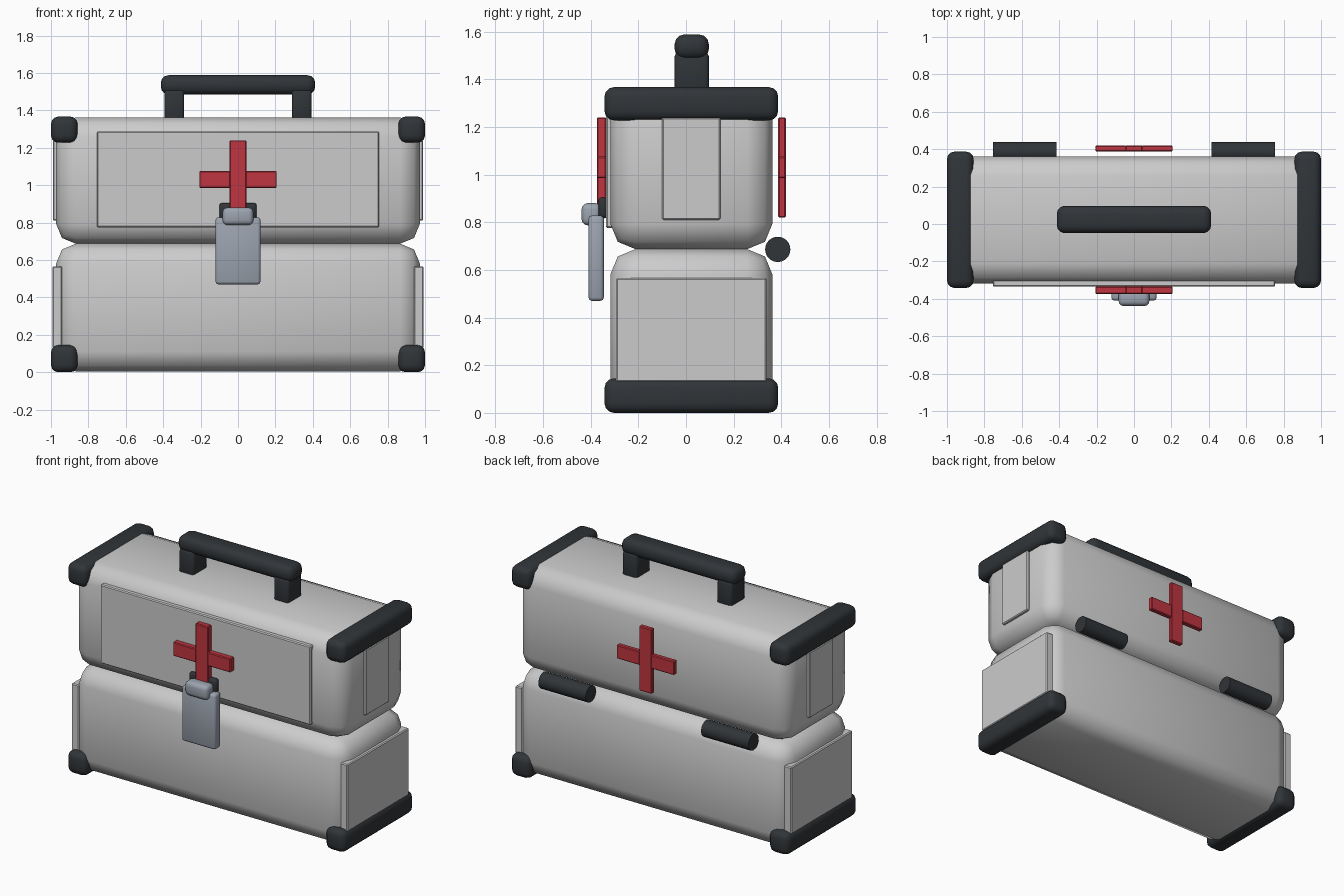
import bpy, math

if "Cube" in bpy.data.objects:
    bpy.data.objects.remove(bpy.data.objects["Cube"])


def material(name, rgb):
    m = bpy.data.materials.new(name)
    m.diffuse_color = (*rgb, 1)
    m.use_nodes = True
    m.node_tree.nodes["Principled BSDF"].inputs["Base Color"].default_value = m.diffuse_color
    return m


DARK = material("dark_rubber", (0.03, 0.035, 0.04))
RED = material("red", (0.52, 0.035, 0.05))
STEEL = material("steel", (0.33, 0.37, 0.43))


def finish(ob, name, mat, bevel, segments, angle):
    ob.name = name
    if mat:
        ob.data.materials.append(mat)
    if bevel:
        b = ob.modifiers.new("bevel", 'BEVEL')
        b.width, b.segments, b.limit_method = bevel, segments, 'ANGLE'
        bpy.ops.object.modifier_apply(modifier=b.name)
    bpy.ops.object.shade_smooth_by_angle(angle=math.radians(angle))
    return ob


def box(name, x, y, z, mat=None, bevel=0.0, segments=2, angle=50):
    """Bevelled box from (min, max) ranges on each axis."""
    bpy.ops.mesh.primitive_cube_add(
        size=1, location=[(r[0] + r[1]) / 2 for r in (x, y, z)])
    ob = bpy.context.object
    ob.scale = [r[1] - r[0] for r in (x, y, z)]
    bpy.ops.object.transform_apply(location=False, rotation=False, scale=True)
    return finish(ob, name, mat, bevel, segments, angle)


def pair(name, x, y, z, *args):
    """Box mirrored to both sides of x = 0."""
    box(name + "_right", x, y, z, *args)
    box(name + "_left", (-x[1], -x[0]), y, z, *args)


# Case halves
box("case_bottom", (-0.972, 0.972), (-0.317, 0.362), (0.005, 0.687), None, 0.105, 2)
box("case_lid", (-0.972, 0.972), (-0.317, 0.362), (0.687, 1.362), None, 0.105, 2)

# Rubber end guards
pair("top_guard", (0.857, 1.0), (-0.342, 0.387), (1.227, 1.367), DARK, 0.04, 3)
pair("bottom_guard", (0.857, 1.0), (-0.342, 0.387), (0.0, 0.145), DARK, 0.04, 3)

# Raised panels
box("front_panel", (-0.755, 0.755), (-0.335, -0.3), (0.775, 1.287), None, 0.006, 1, 25)
pair("lower_end_panel", (0.94, 0.993), (-0.293, 0.338), (0.13, 0.566), None, 0.006, 1, 25)
pair("upper_end_panel", (0.94, 0.99), (-0.1, 0.144), (0.81, 1.24), None, 0.006, 1, 25)

# Crosses front and back: upright plus two arms
for side, y in (("front", (-0.374, -0.334)), ("back", (0.387, 0.419))):
    box(side + "_cross_upright", (-0.046, 0.046), y, (0.82, 1.24), RED, 0.005, 1, 25)
    pair(side + "_cross_arm", (0.04, 0.207), y, (0.985, 1.075), RED, 0.005, 1, 25)

# Latch
box("latch_bracket", (-0.1, 0.1), (-0.368, -0.33), (0.815, 0.905), DARK, 0.015, 2)
box("latch_plate", (-0.12, 0.12), (-0.409, -0.345), (0.47, 0.828), STEEL, 0.014, 2)
box("latch_knob", (-0.082, 0.082), (-0.438, -0.355), (0.787, 0.88), STEEL, 0.025, 3)

# Carry handle
pair("handle_post", (0.288, 0.393), (-0.048, 0.096), (1.34, 1.51), DARK, 0.015, 2)
box("handle_grip", (-0.413, 0.413), (-0.048, 0.096), (1.485, 1.588), DARK, 0.042, 3)

# Hinge barrels
for side, s in (("right", 1), ("left", -1)):
    bpy.ops.mesh.primitive_cylinder_add(
        vertices=24, radius=0.053, depth=0.34,
        location=(s * 0.585, 0.385, 0.686), rotation=(0, math.pi / 2, 0))
    finish(bpy.context.object, "hinge_" + side, DARK, 0, 1, 40)
